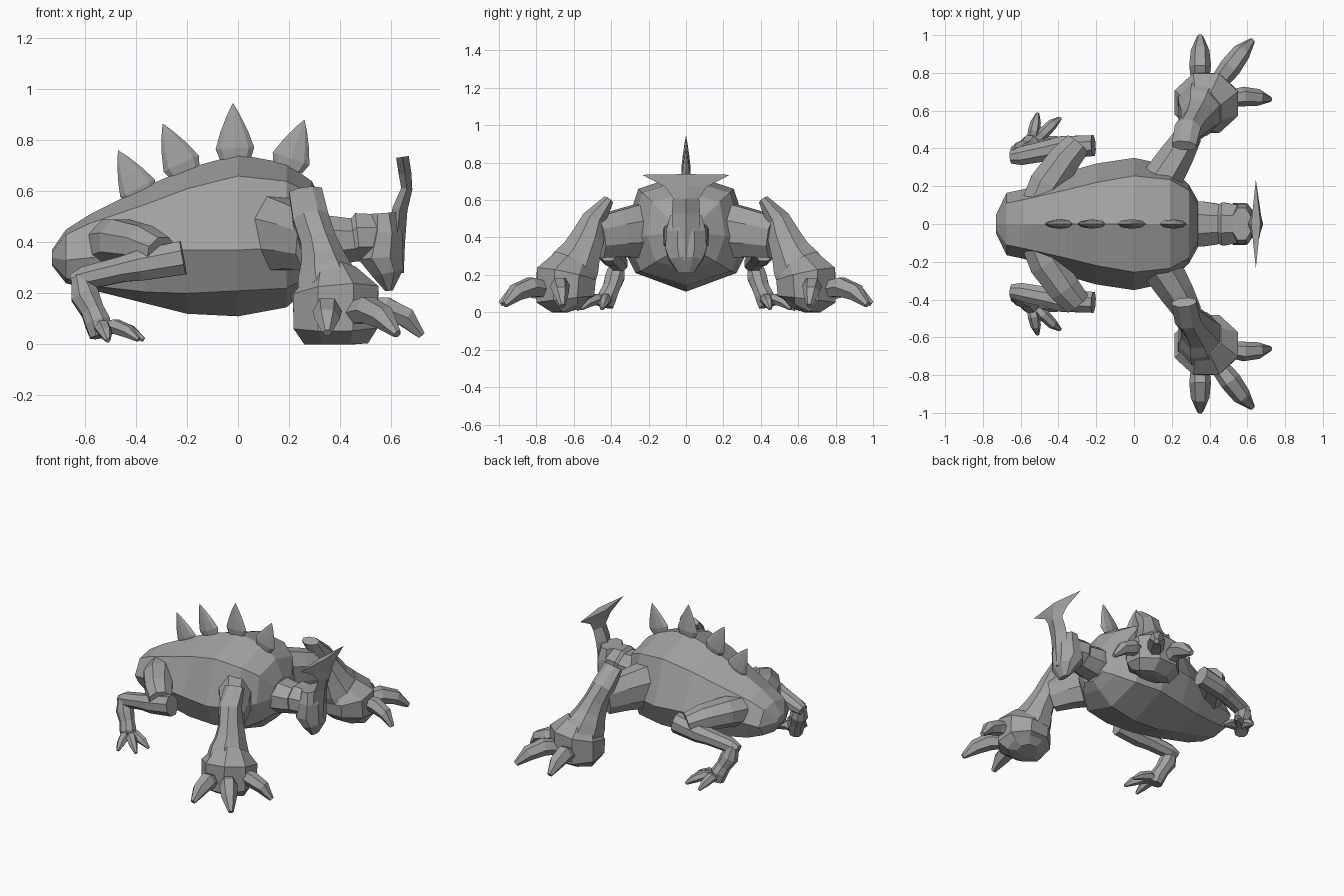
import bpy, bmesh, math
from mathutils import Vector

grey = bpy.data.materials.new("stone grey")
grey.diffuse_color = (0.36, 0.36, 0.36, 1)


def loft(name, rings, mirror=False):
    """Skin a list of point rings, cap both ends, optionally mirror across y."""
    bm = bmesh.new()
    loops = [[bm.verts.new(p) for p in ring] for ring in rings]
    n = len(loops[0])
    for a, b in zip(loops, loops[1:]):
        for i in range(n):
            j = (i + 1) % n
            bm.faces.new((a[i], a[j], b[j], b[i]))
    bm.faces.new(loops[0][::-1])
    bm.faces.new(loops[-1])
    bmesh.ops.recalc_face_normals(bm, faces=bm.faces)
    mesh = bpy.data.meshes.new(name)
    bm.to_mesh(mesh)
    bm.free()
    mesh.materials.append(grey)
    ob = bpy.data.objects.new(name, mesh)
    bpy.context.collection.objects.link(ob)
    if mirror:
        mod = ob.modifiers.new("mirror", 'MIRROR')
        mod.use_axis = (False, True, False)
        mod.use_mirror_merge = False
    return ob


def tube(name, path, ref, sides=8, flat=True, mirror=False):
    """Limb along (x, y, z, radius along ref, radius across) stations."""
    pts = [Vector(p[:3]) for p in path]
    off = math.pi / sides if flat else 0
    k = 1 / math.cos(off)
    rings = []
    for i, p in enumerate(path):
        t = (pts[min(i + 1, len(pts) - 1)] - pts[max(i - 1, 0)]).normalized()
        r = Vector(ref)
        u = (r - t * r.dot(t)).normalized()
        v = t.cross(u)
        ring = []
        for s in range(sides):
            a = off + 2 * math.pi * s / sides
            q = pts[i] + u * p[3] * k * math.cos(a) + v * p[4] * k * math.sin(a)
            q.z = max(q.z, 0)
            ring.append(q)
        rings.append(ring)
    return loft(name, rings, mirror)


X, Y, Z = (1, 0, 0), (0, 1, 0), (0, 0, 1)

# Body: x, top z, upper z/y, middle z/y, lower z/y, bottom z
body = [
    (-.73, .37, .36, .03, .34, .05, .32, .03, .31),
    (-.675, .45, .43, .11, .33, .165, .26, .12, .24),
    (-.58, .51, .475, .13, .34, .185, .23, .15, .215),
    (-.36, .62, .55, .18, .36, .275, .205, .20, .16),
    (-.20, .69, .61, .22, .37, .32, .20, .24, .12),
    (0, .745, .66, .255, .37, .35, .21, .27, .11),
    (.19, .71, .64, .235, .38, .31, .22, .24, .145),
    (.29, .64, .59, .18, .41, .21, .27, .16, .23),
    (.34, .53, .50, .09, .42, .12, .31, .09, .28),
]
loft("body", [[(x, 0, t), (x, uy, uz), (x, my, mz), (x, ly, lz), (x, 0, b),
               (x, -ly, lz), (x, -my, mz), (x, -uy, uz)]
              for x, t, uz, uy, mz, my, lz, ly, b in body])

# Neck, head and forehead crest
tube("neck", [(.27, 0, .40, .12, .11), (.36, 0, .405, .12, .10),
              (.455, 0, .41, .105, .085), (.47, 0, .42, .115, .095),
              (.55, 0, .42, .10, .09)], Y)
tube("head", [(.57, 0, .515, .085, .052), (.575, 0, .44, .105, .07),
              (.56, 0, .34, .11, .088), (.588, 0, .28, .09, .062),
              (.592, 0, .21, .04, .015)], Y)
tube("crest", [(.645, 0, .735, .235, .025), (.655, 0, .67, .11, .025),
               (.662, 0, .61, .07, .022), (.635, 0, .53, .075, .03),
               (.62, 0, .40, .075, .035), (.62, 0, .28, .06, .03)], Y, 4, False)

# Back spikes: base x/z, tip x/z
for i, (bx, bz, tx, tz) in enumerate([(-.375, .575, -.47, .76), (-.205, .67, -.295, .865),
                                      (-.01, .725, -.02, .945), (.195, .69, .26, .88)]):
    path = [(bx + (tx - bx) * f, 0, bz + (tz - bz) * f, r, r * .33)
            for f, r in ((0, .06), (.2, .076), (.5, .054), (.8, .025), (1, .001))]
    tube(f"back_spike_{i + 1}", path, X, 8, False)

# Front limbs
tube("upper_arm", [(.10, .12, .43, .13, .10), (.15, .24, .435, .145, .105),
                   (.225, .36, .42, .125, .09), (.29, .47, .40, .11, .07)],
     Z, 8, True, True)
tube("forearm", [(.265, .415, .60, .065, .028), (.285, .495, .49, .07, .065),
                 (.315, .525, .40, .07, .088), (.335, .56, .32, .088, .105),
                 (.345, .59, .26, .11, .13), (.36, .62, .20, .13, .14)],
     X, 8, True, True)
tube("front_hand", [(.365, .605, .26, .10, .11), (.383, .64, .20, .168, .16),
                    (.383, .645, .07, .165, .155), (.385, .62, .022, .125, .11),
                    (.385, .61, .002, .07, .06)], X, 8, True, True)


def claw(name, stations, radius):
    """Curved digit with a tapering tip."""
    path = [(x, y, z, radius * f, radius * f)
            for (x, y, z), f in zip(stations, (.8, 1, .85, .3))]
    tube(name, path, Z, 6, True, True)


claw("front_claw_outer", [(.35, .74, .10), (.35, .84, .13), (.35, .92, .10), (.35, .993, .045)], .05)
claw("front_claw_middle", [(.44, .74, .12), (.51, .83, .135), (.57, .91, .105), (.625, .97, .04)], .05)
claw("front_claw_inner", [(.48, .66, .15), (.58, .675, .14), (.66, .67, .105), (.72, .66, .035)], .045)

# Hind limbs
tube("thigh", [(-.50, .12, .39, .10, .09), (-.46, .21, .40, .09, .095),
               (-.37, .34, .385, .08, .085), (-.30, .42, .36, .06, .07)],
     Z, 8, True, True)
tube("shank", [(-.215, .415, .34, .066, .055), (-.38, .405, .31, .06, .06),
               (-.45, .39, .295, .05, .055), (-.60, .36, .26, .045, .048),
               (-.65, .355, .245, .03, .035)], Z, 8, True, True)
tube("ankle", [(-.62, .365, .27, .035, .035), (-.60, .38, .19, .055, .052),
               (-.57, .40, .13, .045, .045), (-.55, .42, .085, .05, .05),
               (-.54, .43, .03, .04, .04)], X, 8, True, True)
claw("hind_toe_outer", [(-.54, .43, .06), (-.53, .49, .065), (-.52, .54, .045), (-.51, .585, .015)], .028)
claw("hind_toe_middle", [(-.53, .43, .06), (-.48, .48, .07), (-.43, .53, .05), (-.39, .56, .018)], .028)
claw("hind_toe_inner", [(-.53, .42, .06), (-.48, .43, .07), (-.42, .44, .05), (-.37, .45, .018)], .028)
